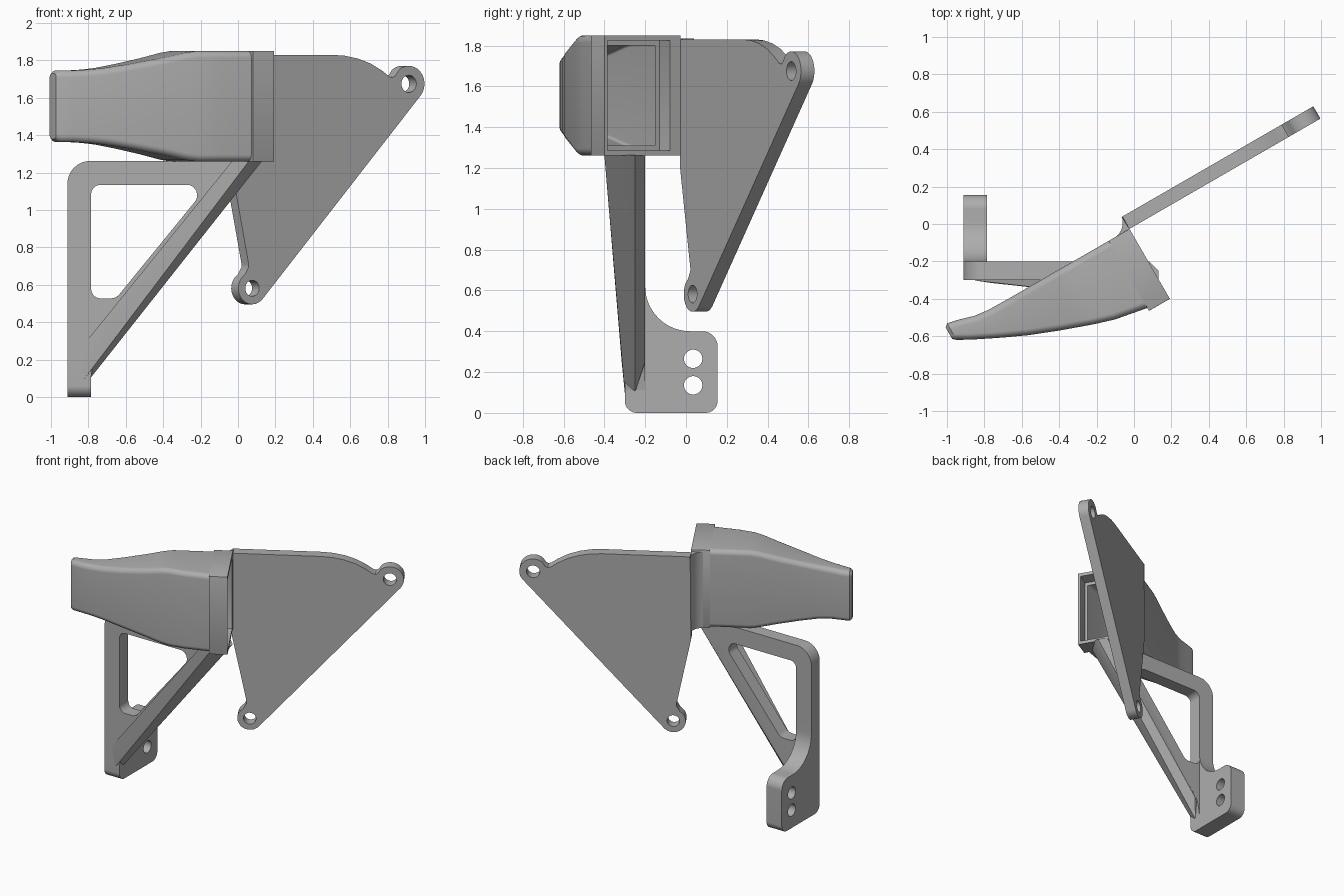
import bpy, bmesh, math
from mathutils import Matrix, Vector

cube = bpy.data.objects.get("Cube")
if cube:
    bpy.data.objects.remove(cube, do_unlink=True)

grey = bpy.data.materials.new("plain grey")
grey.use_nodes = True
grey.diffuse_color = (0.42, 0.42, 0.42, 1)
grey.node_tree.nodes["Principled BSDF"].inputs["Base Color"].default_value = (0.42, 0.42, 0.42, 1)

# Slanted frame: U runs along the plate, V points out of its front face
U = Vector((math.cos(math.pi / 6), 0.5, 0))
V = Vector((0.5, -math.cos(math.pi / 6), 0))
X, Y, Z = Vector((1, 0, 0)), Vector((0, 1, 0)), Vector((0, 0, 1))
ORIGIN = Vector((0, -0.012, 0))


def finish(name, bm):
    """Turn a bmesh into a named grey object with sharp edges kept."""
    bmesh.ops.remove_doubles(bm, verts=bm.verts, dist=0.0005)
    bmesh.ops.recalc_face_normals(bm, faces=bm.faces)
    mesh = bpy.data.meshes.new(name)
    bm.to_mesh(mesh)
    bm.free()
    mesh.materials.append(grey)
    ob = bpy.data.objects.new(name, mesh)
    bpy.context.collection.objects.link(ob)
    bpy.ops.object.select_all(action='DESELECT')
    ob.select_set(True)
    bpy.context.view_layer.objects.active = ob
    bpy.ops.object.shade_smooth_by_angle(angle=math.radians(32))
    return ob


def arc(cx, cy, r, a0, a1, n=20):
    angles = [math.radians(a0 + (a1 - a0) * i / n) for i in range(n + 1)]
    return [(cx + r * math.cos(a), cy + r * math.sin(a)) for a in angles]


def circle(cx, cy, r):
    return arc(cx, cy, r, 0, 350, 35)


def rounded(corners, n=8):
    """Polygon of (x, y, radius) corners, each filleted by its radius."""
    out = []
    for i, (x, y, r) in enumerate(corners):
        p = Vector((x, y))
        if r == 0:
            out.append((x, y))
            continue
        a = (Vector(corners[i - 1][:2]) - p).normalized()
        b = (Vector(corners[(i + 1) % len(corners)][:2]) - p).normalized()
        half = a.angle(b) / 2
        centre = p + (a + b).normalized() * r / math.sin(half)
        start = p + a * r / math.tan(half) - centre
        end = p + b * r / math.tan(half) - centre
        for k in range(n + 1):
            d = start.lerp(end, k / n).normalized() * r
            out.append(tuple(centre + d))
    return out


def prism(name, loops, ax, ay, an, d0, d1, origin=Vector()):
    """Fill a profile with holes in plane ax-ay, extruded along an."""
    cu = bpy.data.curves.new(name, 'CURVE')
    cu.dimensions, cu.fill_mode, cu.extrude = '2D', 'BOTH', (d1 - d0) / 2
    for loop in loops:
        sp = cu.splines.new('POLY')
        sp.points.add(len(loop) - 1)
        for pt, (x, y) in zip(sp.points, loop):
            pt.co = (x, y, 0, 1)
        sp.use_cyclic_u = True
    tmp = bpy.data.objects.new(name + " profile", cu)
    bpy.context.collection.objects.link(tmp)
    bpy.context.view_layer.update()
    mesh = bpy.data.meshes.new_from_object(tmp.evaluated_get(bpy.context.evaluated_depsgraph_get()))
    bm = bmesh.new()
    bm.from_mesh(mesh)
    bpy.data.objects.remove(tmp)
    bpy.data.curves.remove(cu)
    bpy.data.meshes.remove(mesh)
    m = Matrix((ax, ay, an)).transposed().to_4x4()
    m.translation = origin + an * (d0 + d1) / 2
    bm.transform(m)
    return finish(name, bm)


# Mounting plate with a lug at each end of its long edge
plate = [(-0.028, 1.83), (-0.034, 1.2), (0.066, 0.71), (0.066, 0.695)]
plate += arc(0.088, 0.582, 0.086, 122, 318)
plate += arc(1.055, 1.675, 0.096, -42, 130)
plate += [(0.972, 1.718), (0.955, 1.709), (0.935, 1.714), (0.89, 1.745), (0.82, 1.783),
          (0.74, 1.81), (0.66, 1.825), (0.58, 1.83)]
prism("mounting_plate", [plate, circle(0.088, 0.582, 0.043), circle(1.055, 1.675, 0.046)],
      U, Z, V, -0.076, 0, ORIGIN)

# Curved web joining the plate edge to the duct
web = arc(-0.125, -0.094, 0.095, 10, 90, 10) + [(-0.028, 0.01)]
prism("joining_web", [web], U, V, Z, 1.26, 1.835, ORIGIN)

# Duct stations: position along U, back and front in V, half height
MID = 1.555
stations = [(-1.125, -0.05, 0.052, 0.19), (-1.06, -0.036, 0.088, 0.191),
            (-0.98, -0.012, 0.128, 0.196), (-0.9, -0.002, 0.167, 0.205),
            (-0.78, 0, 0.222, 0.226), (-0.625, 0, 0.283, 0.257), (-0.5, 0, 0.328, 0.286),
            (-0.44, 0, 0.349, 0.295), (-0.336, 0, 0.381, 0.295), (-0.157, 0, 0.414, 0.295)]


def ring(bm, u, v0, v1, h, r):
    pts = rounded([(v0, MID - h, r), (v1, MID - h, r), (v1, MID + h, r), (v0, MID + h, r)], 5)
    return [bm.verts.new(ORIGIN + U * u + V * v + Z * z) for v, z in pts]


bm = bmesh.new()
first = stations[0]
rings = [ring(bm, first[0] - 0.018, first[1] + 0.016, first[2] - 0.016, first[3] - 0.016, 0.02)]
rings += [ring(bm, *s, 0.036) for s in stations]
# Square collar, its lip, and the hollow running back inside
rings += [ring(bm, u, v0, v1, h, 0.002) for u, v0, v1, h in
          [(-0.157, 0, 0.432, 0.295), (-0.028, 0, 0.432, 0.295), (-0.028, 0.06, 0.414, 0.27),
           (-0.13, 0.06, 0.414, 0.27), (-0.13, 0.085, 0.395, 0.245)]]
rings += [ring(bm, u, v0 + 0.035, v1 - 0.025, h - 0.04, 0.015) for u, v0, v1, h in stations[:0:-1]]
for a, b in zip(rings, rings[1:]):
    for i in range(len(a)):
        j = (i + 1) % len(a)
        bm.faces.new((a[i], a[j], b[j], b[i]))
bm.faces.new(rings[0])
bm.faces.new(rings[-1])
finish("duct", bm)

# Upright support frame with a triangular window
outline = rounded([(-0.912, 0.1, 0), (-0.912, 1.262, 0.12), (0.08, 1.262, 0),
                   (-0.765, 0.235, 0.15), (-0.787, 0.1, 0)])
window = rounded([(-0.785, 1.135, 0.05), (-0.157, 1.135, 0.055),
                  (-0.652, 0.528, 0.06), (-0.785, 0.528, 0.05)])
prism("support_frame", [outline, window], X, Z, Y, -0.3, -0.2)

# Diagonal brace that deepens toward the duct
bm = bmesh.new()
top = [(-0.03, -0.2), (0.08, -0.2), (0.13, -0.25), (0.13, -0.29), (0.06, -0.4), (-0.03, -0.395)]
foot = [(-0.85, -0.21), (-0.74, -0.2), (-0.7, -0.25), (-0.7, -0.28), (-0.765, -0.315), (-0.85, -0.302)]
for z, section in ((1.264, top), (0.25, foot)):
    for x, y in section:
        bm.verts.new((x, y, z))
# Brace tail fading into the leg
bm.verts.new((-0.79, -0.25, 0.1))
bm.verts.new((-0.82, -0.3, 0.1))
bmesh.ops.convex_hull(bm, input=bm.verts)
finish("diagonal_brace", bm)

# Foot flange with two bolt holes and a curved rear gusset
flange = rounded([(-0.3, 0, 0.06), (0.155, 0, 0.06), (0.155, 0.4, 0.075),
                  (-0.2, 0.4, 0.22), (-0.2, 0.7, 0), (-0.3, 0.7, 0)], 12)
prism("foot_flange", [flange, circle(0.035, 0.265, 0.045), circle(0.035, 0.135, 0.045)],
      Y, Z, X, -0.912, -0.785)
